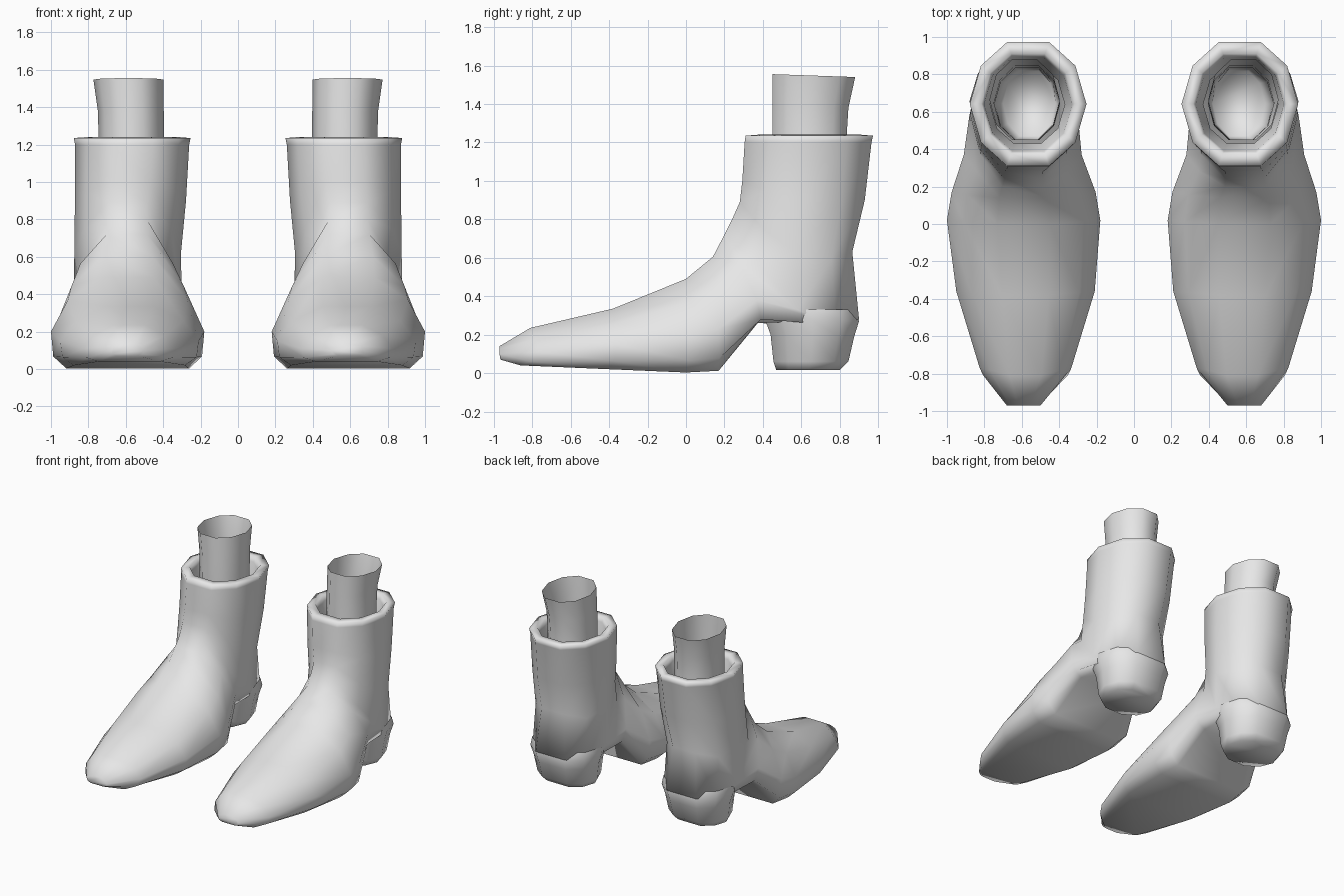
import bpy, bmesh

grey = bpy.data.materials.new("light_grey")
grey.diffuse_color = (0.8, 0.8, 0.8, 1)

LEVELS = (1, 0.618, 0, -0.618, -1)      # upper edge to lower edge of a ten-sided ring
ROUND = (0.36, 0.81, 1, 0.81, 0.36)     # width factors of an even ring
SOLED = (0.34, 0.78, 1, 0.97, 0.80)     # width factors of a flat-soled ring


def ring(cx, hw, top, side, bot, flat=0.0):
    """Ten points; upper, side and lower (y, z) give a bent section in profile."""
    half = []
    for v, r, s in zip(LEVELS, ROUND, SOLED):
        y, z = (m + v * (a - b) / 2 + v * v * ((a + b) / 2 - m)
                for a, m, b in zip(top, side, bot))
        half.append((hw * (r + (s - r) * flat), y, z))
    right = [(cx + w, y, z) for w, y, z in half]
    left = [(cx - w, y, z) for w, y, z in reversed(half)]
    return right + left


def level_ring(cx, hw, y0, y1, z, z_back=None, flat=0.0):
    """Ring lying level, from front y0 to back y1."""
    zb = z if z_back is None else z_back
    return ring(cx, hw, (y0, z), ((y0 + y1) / 2, (z + zb) / 2), (y1, zb), flat)


def loft(name, rings, cap_start=False, cap_end=False):
    bm = bmesh.new()
    vs = [[bm.verts.new(p) for p in r] for r in rings]
    n = len(vs[0])
    for a, b in zip(vs, vs[1:]):
        for i in range(n):
            j = (i + 1) % n
            bm.faces.new((a[i], a[j], b[j], b[i]))
    if cap_start:
        bm.faces.new(vs[0])
    if cap_end:
        bm.faces.new(vs[-1])
    bmesh.ops.recalc_face_normals(bm, faces=bm.faces)
    for f in bm.faces:
        f.smooth = True
    me = bpy.data.meshes.new(name)
    bm.to_mesh(me)
    bm.free()
    me.materials.append(grey)
    ob = bpy.data.objects.new(name, me)
    bpy.context.collection.objects.link(ob)
    ob.modifiers.new("pair", 'MIRROR')   # the other foot
    return ob


# boot upper: toe, instep, arch, ankle, shaft, rolled rim and lining
loft("boot_upper", [
    ring(0.59, 0.09, (-0.97, 0.14), (-0.97, 0.10), (-0.965, 0.07), 0.6),
    ring(0.58, 0.245, (-0.81, 0.235), (-0.77, 0.11), (-0.86, 0.04), 0.7),
    ring(0.58, 0.37, (-0.38, 0.335), (-0.36, 0.15), (-0.40, 0.02), 1),
    ring(0.59, 0.41, (0.0, 0.49), (0.02, 0.20), (0.0, 0.003), 1),
    ring(0.59, 0.385, (0.14, 0.605), (0.17, 0.23), (0.17, 0.012), 1),
    ring(0.595, 0.315, (0.20, 0.72), (0.37, 0.38), (0.37, 0.26), 0.8),
    ring(0.59, 0.29, (0.24, 0.80), (0.58, 0.33), (0.90, 0.28), 0.2),
    ring(0.59, 0.285, (0.28, 0.89), (0.58, 0.62), (0.865, 0.63)),
    ring(0.575, 0.297, (0.293, 1.0), (0.61, 0.90), (0.93, 0.90)),
    level_ring(0.566, 0.305, 0.305, 0.965, 1.20),
    level_ring(0.566, 0.312, 0.31, 0.973, 1.235),
    level_ring(0.566, 0.25, 0.375, 0.91, 1.24),
    level_ring(0.566, 0.235, 0.39, 0.89, 1.20),
    level_ring(0.57, 0.20, 0.43, 0.85, 0.95),
], cap_start=True)

# heel block
loft("heel", [
    level_ring(0.59, 0.285, 0.40, 0.88, 0.33, flat=0.2),
    level_ring(0.59, 0.29, 0.41, 0.90, 0.28, 0.27, flat=0.2),
    level_ring(0.59, 0.265, 0.44, 0.875, 0.20, 0.19, flat=0.2),
    level_ring(0.59, 0.245, 0.455, 0.845, 0.06, flat=0.2),
    level_ring(0.59, 0.215, 0.47, 0.80, 0.015, flat=0.2),
], cap_end=True)

# lower leg, an open tube standing in the boot
loft("lower_leg", [
    level_ring(0.585, 0.188, 0.45, 0.88, 1.555, 1.54),
    level_ring(0.573, 0.176, 0.45, 0.845, 1.38),
    level_ring(0.57, 0.175, 0.45, 0.835, 1.22),
    level_ring(0.57, 0.17, 0.45, 0.83, 0.95),
    level_ring(0.56, 0.14, 0.47, 0.82, 0.45),
], cap_end=True)
